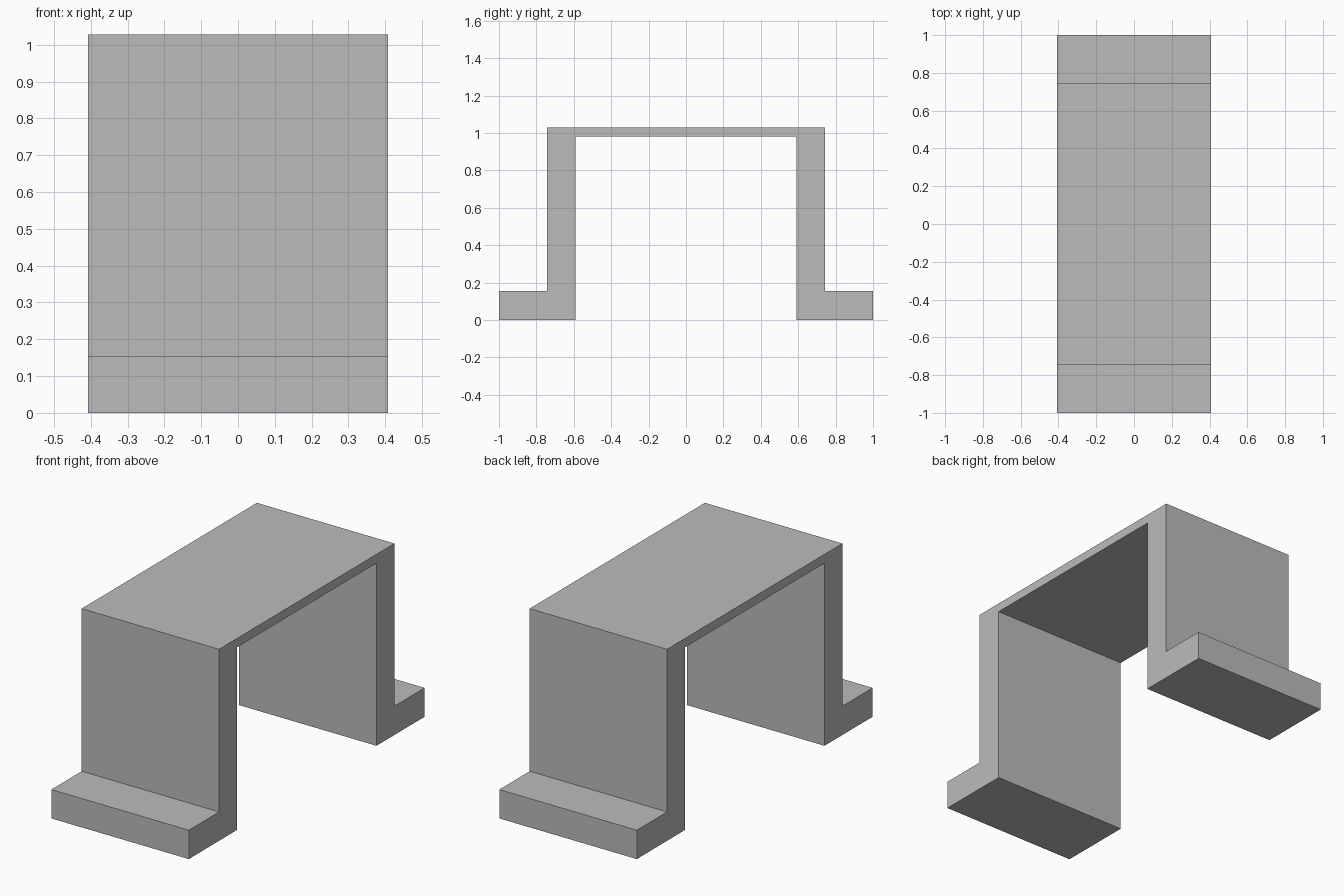
import bpy
import bmesh

cube = bpy.data.objects.get("Cube")
if cube:
    bpy.data.objects.remove(cube, do_unlink=True)

# Plain grey material
grey = bpy.data.materials.new("plain_grey")
grey.use_nodes = True
colour = (0.5, 0.5, 0.5, 1)
grey.diffuse_color = colour
grey.node_tree.nodes["Principled BSDF"].inputs["Base Color"].default_value = colour

# Bracket dimensions
HALF_WIDTH = 0.408
FOOT_END, WALL_OUT, WALL_IN = 1.0, 0.743, 0.592
FOOT_TOP, ROOF_UNDER, ROOF_TOP = 0.155, 0.98, 1.028

# Half of the side outline (y, z), mirrored to complete the arch
half = [(WALL_IN, ROOF_UNDER), (WALL_IN, 0), (FOOT_END, 0),
        (FOOT_END, FOOT_TOP), (WALL_OUT, FOOT_TOP), (WALL_OUT, ROOF_TOP)]
outline = half + [(-y, z) for y, z in reversed(half)]

# Extrude the outline across the width
bm = bmesh.new()
profile = bm.faces.new([bm.verts.new((-HALF_WIDTH, y, z)) for y, z in outline])
result = bmesh.ops.extrude_face_region(bm, geom=[profile], use_keep_orig=True)
moved = [v for v in result["geom"] if isinstance(v, bmesh.types.BMVert)]
bmesh.ops.translate(bm, verts=moved, vec=(2 * HALF_WIDTH, 0, 0))
bmesh.ops.recalc_face_normals(bm, faces=bm.faces)

mesh = bpy.data.meshes.new("footed_bracket")
bm.to_mesh(mesh)
bm.free()
mesh.materials.append(grey)
bracket = bpy.data.objects.new("footed_bracket", mesh)
bpy.context.collection.objects.link(bracket)
